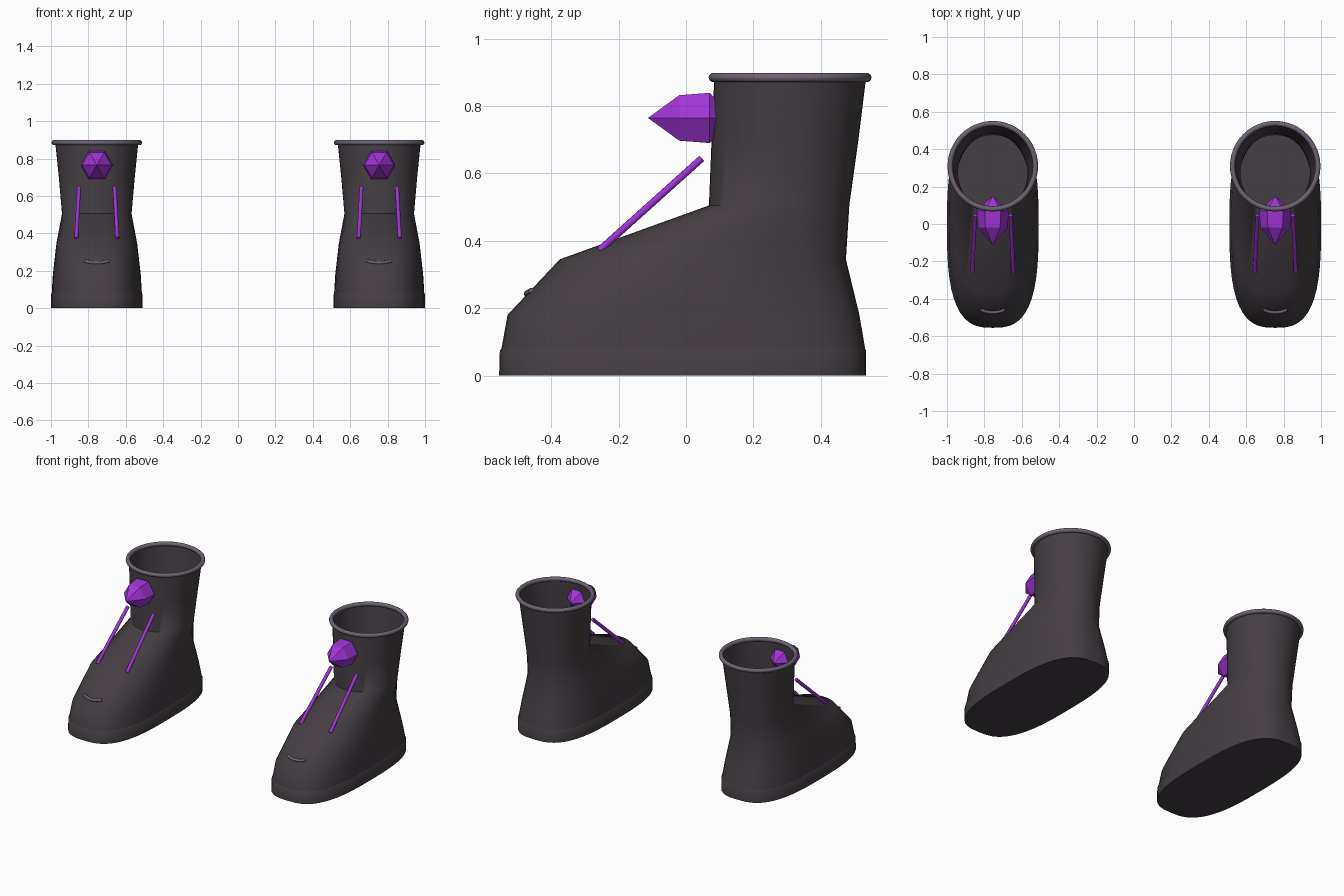
import bpy, bmesh, math
from mathutils import Vector

if "Cube" in bpy.data.objects:
    bpy.data.objects.remove(bpy.data.objects["Cube"])


def material(name, rgb):
    m = bpy.data.materials.new(name)
    m.diffuse_color = (*rgb, 1)
    m.use_nodes = True
    m.node_tree.nodes["Principled BSDF"].inputs["Base Color"].default_value = m.diffuse_color
    return m


LEATHER = material("dark leather", (0.060, 0.049, 0.058))
TRIM = material("grey trim", (0.155, 0.125, 0.170))
PURPLE = material("purple", (0.36, 0.035, 0.68))


def finish(bm, name, mat, x, smooth=None):
    bmesh.ops.recalc_face_normals(bm, faces=bm.faces)
    me = bpy.data.meshes.new(name)
    bm.to_mesh(me)
    bm.free()
    me.materials.append(mat)
    ob = bpy.data.objects.new(name, me)
    ob.location.x = x
    bpy.context.collection.objects.link(ob)
    if smooth:
        bpy.ops.object.select_all(action='DESELECT')
        ob.select_set(True)
        bpy.context.view_layer.objects.active = ob
        bpy.ops.object.shade_smooth_by_angle(angle=math.radians(smooth))
    return ob


def loft(bm, rings, closed=False):
    """Join equal-length rings of points with quads."""
    vs = [[bm.verts.new(p) for p in r] for r in rings]
    n = len(vs[0])
    pairs = list(zip(vs, vs[1:])) + ([(vs[-1], vs[0])] if closed else [])
    for a, b in pairs:
        for i in range(n):
            j = (i + 1) % n
            bm.faces.new((a[i], a[j], b[j], b[i]))
    return vs


def oval(z, front, back, half, power, n=48):
    """Superellipse ring at height z."""
    pts = []
    for i in range(n):
        t = 2 * math.pi * i / n
        c, s = math.cos(t), math.sin(t)
        e = 2 / power
        pts.append((half * math.copysign(abs(c) ** e, c),
                    (front + back) / 2 + (back - front) / 2 * math.copysign(abs(s) ** e, s), z))
    return pts


def tube(name, pts, r, mat, x, sides=8):
    bm = bmesh.new()
    pts = [Vector(p) for p in pts]
    rings = []
    for i, p in enumerate(pts):
        d = (pts[min(i + 1, len(pts) - 1)] - pts[max(i - 1, 0)]).normalized()
        u = d.cross(Vector((0.3, 0.5, -0.8))).normalized()
        v = d.cross(u)
        rings.append([p + r * (math.cos(a) * u + math.sin(a) * v)
                      for a in (2 * math.pi * k / sides for k in range(sides))])
    vs = loft(bm, rings)
    bm.faces.new(vs[0])
    bm.faces.new(vs[-1])
    return finish(bm, name, mat, x, 50)


# height, front y, back y, half width, squareness
UPPER = [(0.08, -0.548, 0.532, 0.241, 2.9), (0.18, -0.53, 0.515, 0.235, 2.7),
         (0.345, -0.375, 0.475, 0.216, 2.4), (0.505, 0.068, 0.485, 0.186, 2),
         (0.70, 0.076, 0.512, 0.203, 2), (0.885, 0.084, 0.535, 0.222, 2)]


def boot(side, x):
    # upper: open shell from the sole to the cuff
    bm = bmesh.new()
    loft(bm, [oval(*r) for r in UPPER])
    finish(bm, side + "_boot_upper", LEATHER, x, 60)

    # sole: flat bottom and a narrow ledge around the upper
    bm = bmesh.new()
    vs = loft(bm, [oval(0, -0.555, 0.535, 0.245, 2.9),
                   oval(0.074, -0.553, 0.535, 0.245, 2.9),
                   oval(0.08, -0.548, 0.532, 0.241, 2.9)])
    bm.faces.new(vs[0])
    finish(bm, side + "_sole", LEATHER, x, 40)

    # rolled rim around the opening
    bm = bmesh.new()
    rings = []
    for k in range(10):
        a = 2 * math.pi * k / 10
        o = 0.014 * math.cos(a)
        rings.append(oval(0.885 + 0.014 * math.sin(a), 0.081 - o, 0.537 + o, 0.228 + o, 2))
    loft(bm, rings, closed=True)
    finish(bm, side + "_rim", TRIM, x, 60)

    # six-sided gem through the front of the shaft
    bm = bmesh.new()
    rings = [[(r * math.cos(k * math.pi / 3), y, 0.765 + r * math.sin(k * math.pi / 3))
              for k in range(6)] for y, r in ((-0.02, 0.078), (0.07, 0.086))]
    vs = loft(bm, rings)
    for ring, y in ((vs[0], -0.113), (vs[1], 0.15)):
        tip = bm.verts.new((0, y, 0.765))
        for k in range(6):
            bm.faces.new((ring[k], ring[(k + 1) % 6], tip))
    finish(bm, side + "_gem", PURPLE, x)

    # slanted straps
    for s, label in ((-1, "left"), (1, "right")):
        tube(f"{side}_boot_{label}_strap",
             [(s * 0.095, 0.047, 0.645), (s * 0.11, -0.257, 0.372)], 0.011, PURPLE, x)

    # curved stitch on the toe
    pts = []
    for i in range(9):
        t = i / 4 - 1
        pts.append((0.065 * t, -0.473 + 0.015 * t * t, 0.243 + 0.009 * t * t))
    tube(side + "_toe_stitch", pts, 0.009, TRIM, x)


boot("left", -0.755)
boot("right", 0.755)
